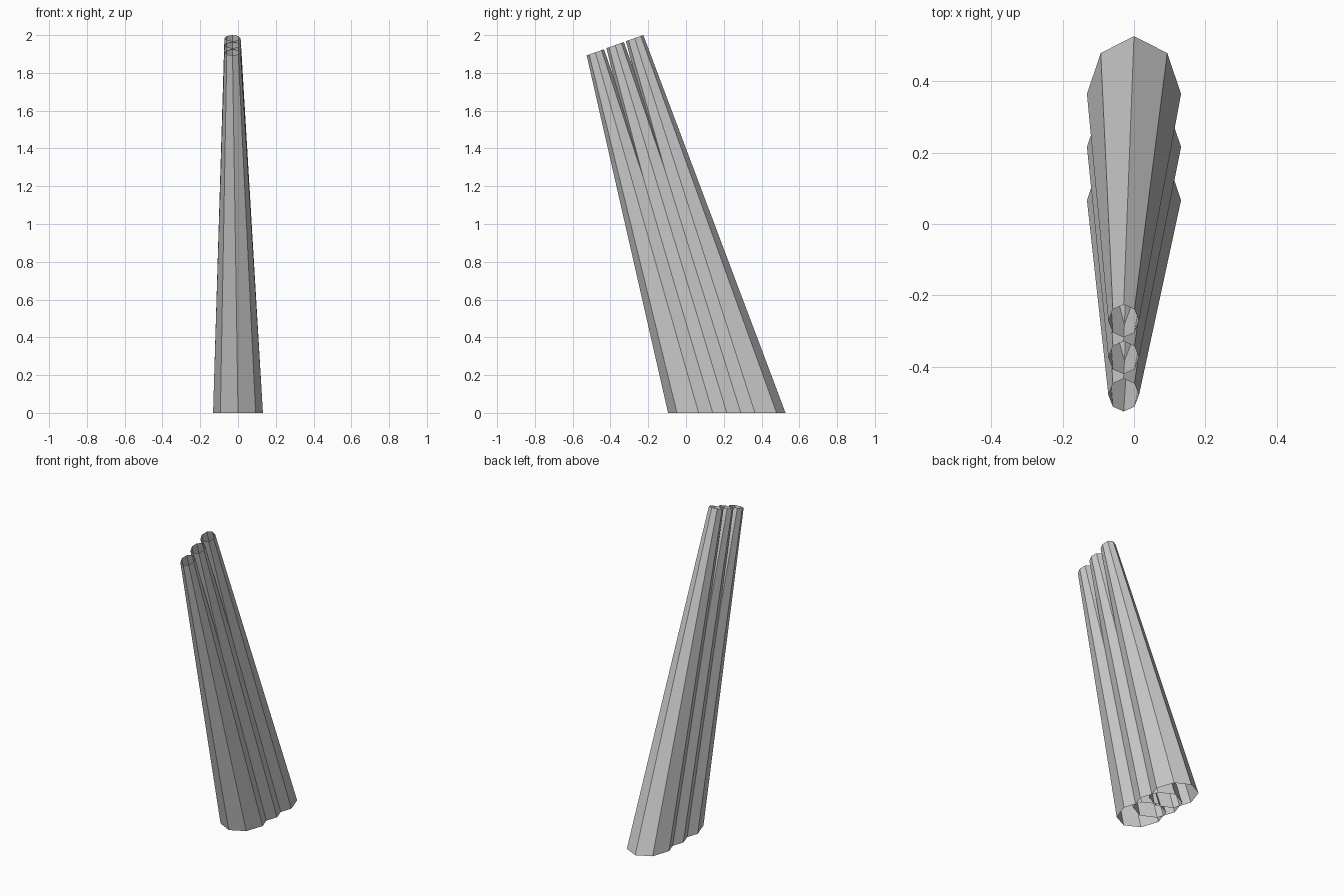
import bpy, bmesh
from math import cos, sin, pi

if "Cube" in bpy.data.objects:
    bpy.data.objects.remove(bpy.data.objects["Cube"])

SIDES = 8
SLOPE = 0.35  # tilt of the open tips


def tube(name, base_y, tip_y, tip_z):
    """Open eight-sided tube tapering from an oval base to a tilted tip."""
    bm = bmesh.new()
    base, tip = [], []
    for i in range(SIDES):
        a = 2 * pi * i / SIDES
        c, s = cos(a), sin(a)
        base.append(bm.verts.new((0.132 * c, base_y + 0.162 * s, 0)))
        tip.append(bm.verts.new((-0.029 + 0.043 * c, tip_y + 0.046 * s,
                                 tip_z + 0.046 * s * SLOPE)))
    for i in range(SIDES):
        j = (i + 1) % SIDES
        bm.faces.new((base[i], base[j], tip[j], tip[i]))
    mesh = bpy.data.meshes.new(name)
    bm.to_mesh(mesh)
    bm.free()
    obj = bpy.data.objects.new(name, mesh)
    bpy.context.collection.objects.link(obj)


# Three overlapping hollow tubes in a row, leaning forward
for name, base_y, tip_y, tip_z in (
        ("back_tube", 0.365, -0.272, 1.984),
        ("middle_tube", 0.216, -0.375, 1.947),
        ("front_tube", 0.067, -0.480, 1.909)):
    tube(name, base_y, tip_y, tip_z)
